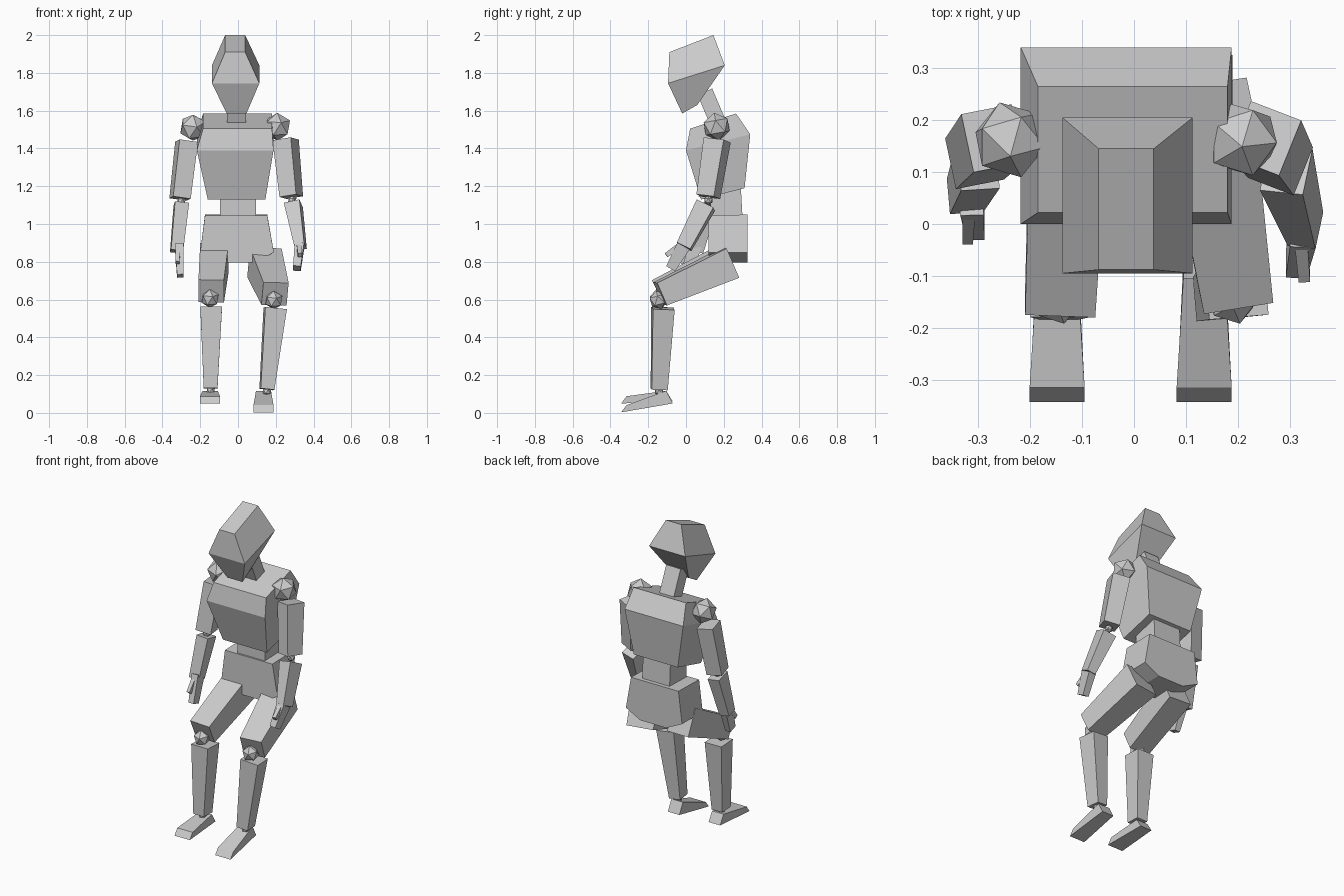
import bpy, bmesh
from math import radians
from mathutils import Vector, Matrix

cube = bpy.data.objects.get("Cube")
if cube:
    bpy.data.objects.remove(cube, do_unlink=True)

grey = bpy.data.materials.new("plain_grey")
grey.use_nodes = True
colour = (0.6, 0.6, 0.6, 1)
grey.diffuse_color = colour
grey.node_tree.nodes["Principled BSDF"].inputs["Base Color"].default_value = colour


def finish(name, bm):
    bmesh.ops.recalc_face_normals(bm, faces=bm.faces)
    mesh = bpy.data.meshes.new(name)
    bm.to_mesh(mesh)
    bm.free()
    mesh.materials.append(grey)
    bpy.context.collection.objects.link(bpy.data.objects.new(name, mesh))


def loft(name, rings):
    """Skin four-cornered rings into a closed solid."""
    bm = bmesh.new()
    loops = [[bm.verts.new(p) for p in ring] for ring in rings]
    for a, b in zip(loops, loops[1:]):
        for i in range(4):
            j = (i + 1) % 4
            bm.faces.new((a[i], a[j], b[j], b[i]))
    bm.faces.new(loops[0])
    bm.faces.new(loops[-1])
    finish(name, bm)


def block(name, *levels):
    """Each level: left and right x, front (y, z), back (y, z)."""
    loft(name, [[(x0, *f), (x1, *f), (x1, *b), (x0, *b)] for x0, x1, f, b in levels])


def limb(name, start, end, size0, size1, yaw=0):
    """Tapered box between two points; yaw turns it about the vertical."""
    start, end = Vector(start), Vector(end)
    axis = (end - start).normalized()
    side = Matrix.Rotation(radians(yaw), 3, "Z") @ Vector((1, 0, 0))
    side = (side - axis * side.dot(axis)).normalized()
    deep = axis.cross(side)
    rings = []
    for c, (w, d) in ((start, size0), (end, size1)):
        rings.append([c + side * w * i / 2 + deep * d * j / 2
                      for i, j in ((-1, -1), (1, -1), (1, 1), (-1, 1))])
    loft(name, rings)


def joint(name, centre, radius, turn=0):
    bm = bmesh.new()
    place = Matrix.Translation(centre) @ Matrix.Rotation(radians(turn), 4, "X")
    bmesh.ops.create_icosphere(bm, subdivisions=1, radius=radius, matrix=place)
    finish(name, bm)


# Head, neck and trunk
block("head",
      (-.06, .045, (-.02, 1.585), (.06, 1.63)),
      (-.138, .113, (-.095, 1.745), (.205, 1.84)),
      (-.068, .038, (-.088, 1.91), (.145, 2.0)))
limb("neck", (-.007, .185, 1.50), (-.01, .1, 1.70), (.1, .085), (.1, .085))
block("chest",
      (-.16, .145, (.08, 1.13), (.31, 1.19)),
      (-.218, .188, (0, 1.39), (.34, 1.475)),
      (-.185, .18, (.022, 1.505), (.265, 1.585)))
block("waist",
      (-.095, .095, (.13, 1.02), (.3, 1.02)),
      (-.095, .095, (.13, 1.2), (.29, 1.2)))
block("pelvis",
      (-.09, .09, (.12, .797), (.325, .797)),
      (-.2, .19, (.12, .85), (.325, .85)),
      (-.175, .155, (.12, 1.045), (.325, 1.05)))

# Right arm
joint("right_shoulder", (-.238, .162, 1.51), .075, 25)
limb("right_upper_arm", (-.272, .165, 1.435), (-.307, .125, 1.135), (.1, .115), (.095, .1), 12)
joint("right_elbow", (-.3, .12, 1.12), .025)
limb("right_forearm", (-.3, .115, 1.105), (-.325, .055, .855), (.075, .1), (.065, .07), 5)
limb("right_hand", (-.312, .05, .885), (-.305, -.005, .725), (.045, .07), (.035, .055))
limb("right_thumb", (-.318, .03, .87), (-.32, -.03, .795), (.025, .03), (.02, .025))

# Left arm
joint("left_shoulder", (.208, .162, 1.515), .075, 10)
limb("left_upper_arm", (.252, .165, 1.445), (.282, .118, 1.145), (.105, .115), (.095, .1), -22)
joint("left_elbow", (.287, .118, 1.125), .025)
limb("left_forearm", (.293, .105, 1.1), (.33, -.01, .88), (.085, .1), (.055, .08), -12)
limb("left_hand", (.325, -.012, .885), (.312, -.08, .765), (.05, .075), (.04, .055))
limb("left_thumb", (.322, -.035, .885), (.328, -.105, .835), (.025, .03), (.022, .025))

# Thighs
limb("right_thigh", (-.125, .225, .82), (-.142, -.15, .645), (.15, .17), (.135, .13))
limb("left_thigh", (.14, .235, .795), (.196, -.137, .63), (.17, .17), (.135, .13), 12)

# Lower legs
for side, knee, shin_top, ankle, twist in (
        ("right", (-.148, -.145, .605), (-.142, -.122, .56), (-.145, -.142, .13), 0),
        ("left", (.19, -.145, .597), (.197, -.122, .553), (.153, -.142, .125), 5)):
    joint(side + "_knee", knee, .05, 15)
    limb(side + "_shin", shin_top, ankle, (.115, .115), (.073, .085), twist)
    joint(side + "_ankle", Vector(ankle) - Vector((0, 0, .012)), .025)

# Feet, heel to toe
for side, x, toe, heel in (("right", -.148, .05, .06), ("left", .135, .003, .05)):
    rings = []
    for y0, z0, y1, z1, w in ((-.07, heel, -.105, .117, .04),
                              (-.343, toe, -.315, toe + .038, .053)):
        rings.append([(x - w, y0, z0), (x + w, y0, z0), (x + w, y1, z1), (x - w, y1, z1)])
    loft(side + "_foot", rings)
